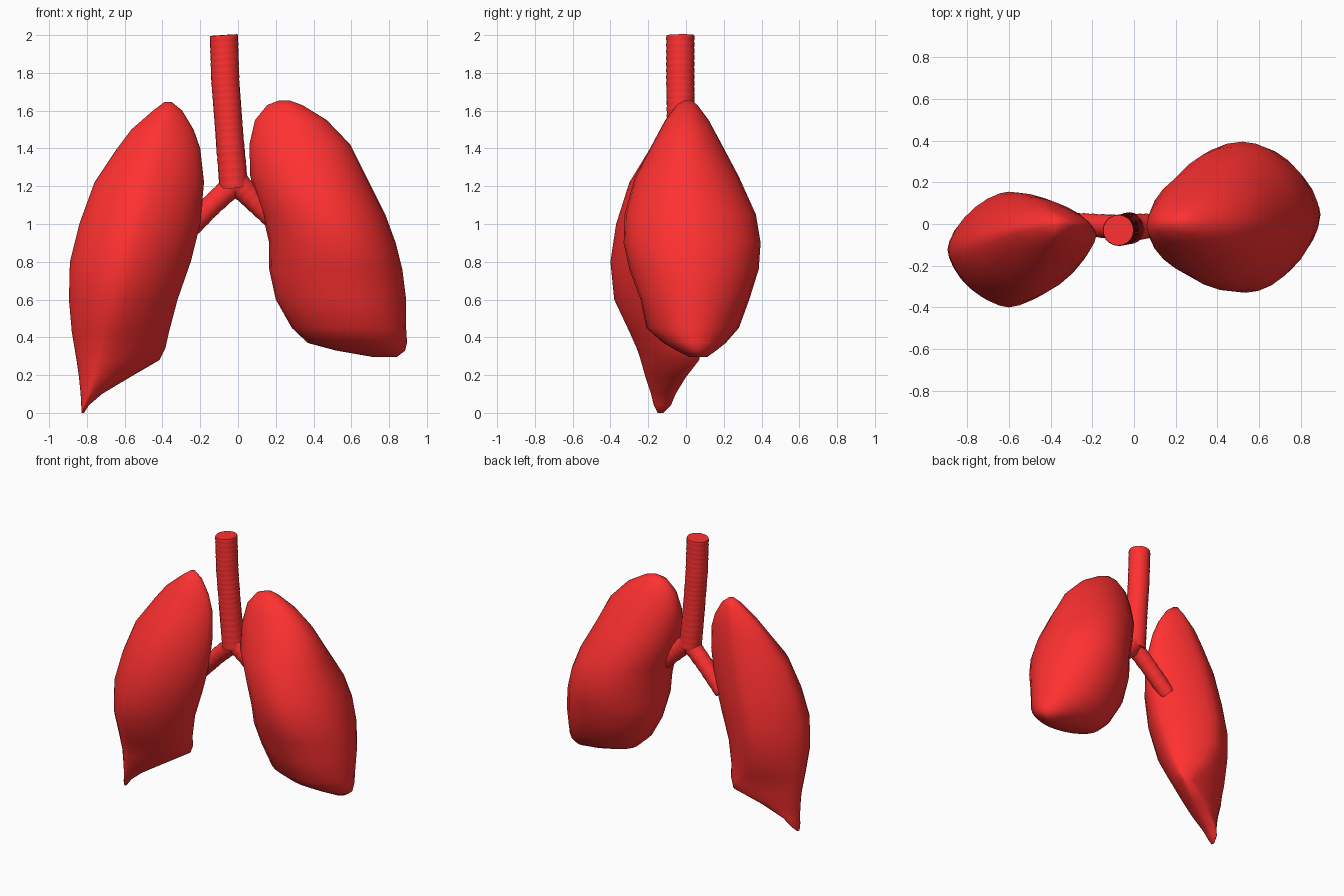
import bpy, bmesh
from math import sin, cos, pi
from mathutils import Vector

if "Cube" in bpy.data.objects:
    bpy.data.objects.remove(bpy.data.objects["Cube"])

red = bpy.data.materials.new("red")
red.diffuse_color = (1.0, 0.03, 0.03, 1)
red.use_nodes = True
red.node_tree.nodes["Principled BSDF"].inputs["Base Color"].default_value = red.diffuse_color


def loft(name, rings, angle):
    """Skin a list of closed rings and cap both ends."""
    bm = bmesh.new()
    loops = [[bm.verts.new(p) for p in r] for r in rings]
    n = len(loops[0])
    for a, b in zip(loops, loops[1:]):
        for i in range(n):
            j = (i + 1) % n
            bm.faces.new((a[i], a[j], b[j], b[i]))
    bm.faces.new(loops[0])
    bm.faces.new(loops[-1])
    bmesh.ops.recalc_face_normals(bm, faces=bm.faces)
    me = bpy.data.meshes.new(name)
    bm.to_mesh(me)
    bm.free()
    me.materials.append(red)
    ob = bpy.data.objects.new(name, me)
    bpy.context.collection.objects.link(ob)
    bpy.context.view_layer.objects.active = ob
    ob.select_set(True)
    bpy.ops.object.shade_smooth_by_angle(angle=angle)
    ob.select_set(False)
    return ob


def lung(name, levels, body, base, e, n=28):
    """levels: z, x min, x max, y min, y max, blend from body to base section.
    body/base: where the section touches its box on back, left, front, right."""
    rings = []
    for z, x0, x1, y0, y1, w in levels:
        fb, fl, ff, fr = [a + (b - a) * w for a, b in zip(body, base)]
        back = (x0 + (x1 - x0) * fb, y1)
        left = (x0, y0 + (y1 - y0) * fl)
        front = (x0 + (x1 - x0) * ff, y0)
        right = (x1, y0 + (y1 - y0) * fr)
        ring = []
        # four quarter arcs between the touching points
        for ns, ew, flip in ((back, right, 0), (back, left, 1),
                             (front, left, 0), (front, right, 1)):
            for i in range(n // 4):
                t = pi / 2 * i / (n // 4)
                c, s = cos(t) ** e, sin(t) ** e
                if flip:
                    c, s = s, c
                ring.append((ns[0] + (ew[0] - ns[0]) * c, ew[1] + (ns[1] - ew[1]) * s, z))
        rings.append(ring)
    return loft(name, rings, 1.2)


def tube(name, path, ribs, depth, n=20):
    """path: (x, y, z, radius); ribs are faint cartilage rings."""
    rings, steps = [], ribs * 3
    d = (Vector(path[-1][:3]) - Vector(path[0][:3])).normalized()
    side = Vector((0, 1, 0)).cross(d).normalized()
    up = d.cross(side)
    for k in range(steps + 1):
        u = k / steps * (len(path) - 1)
        i = min(int(u), len(path) - 2)
        p = Vector(path[i]).lerp(Vector(path[i + 1]), u - i)
        r = p[3] - (depth if k % 3 == 0 else 0)
        rings.append([p.xyz + r * (side * cos(2 * pi * j / n) + up * sin(2 * pi * j / n))
                      for j in range(n)])
    return loft(name, rings, 0.9)


# Narrow lung with a pointed lower tip
lung("narrow_lung", [
    (1.645, -0.39, -0.35, -0.02, 0.02, 0),
    (1.60, -0.45, -0.295, -0.07, 0.05, 0),
    (1.50, -0.565, -0.235, -0.13, 0.08, 0),
    (1.40, -0.64, -0.20, -0.19, 0.10, 0),
    (1.22, -0.76, -0.18, -0.30, 0.13, 0),
    (1.00, -0.84, -0.20, -0.37, 0.15, 0),
    (0.80, -0.89, -0.25, -0.40, 0.155, 0),
    (0.60, -0.895, -0.32, -0.38, 0.14, 0.1),
    (0.43, -0.88, -0.365, -0.30, 0.10, 0.4),
    (0.34, -0.865, -0.385, -0.26, 0.075, 0.8),
    (0.28, -0.855, -0.415, -0.24, 0.07, 1),
    (0.19, -0.842, -0.57, -0.215, 0.0, 0.7),
    (0.10, -0.833, -0.72, -0.185, -0.055, 0.3),
    (0.04, -0.83, -0.79, -0.17, -0.08, 0),
    (0.0, -0.828, -0.815, -0.15, -0.12, 0)],
    (0.45, 0.5, 0.45, 0.58), (0.88, 0.45, 0.3, 0.9), 1.25)

# Broad lung with a blunt base
lung("broad_lung", [
    (1.655, 0.22, 0.27, -0.01, 0.03, 0),
    (1.63, 0.155, 0.34, -0.05, 0.06, 0),
    (1.55, 0.09, 0.47, -0.11, 0.12, 0),
    (1.42, 0.06, 0.595, -0.18, 0.19, 0),
    (1.25, 0.065, 0.68, -0.27, 0.28, 0),
    (1.05, 0.13, 0.78, -0.325, 0.37, 0),
    (0.90, 0.165, 0.835, -0.33, 0.395, 0),
    (0.76, 0.165, 0.87, -0.30, 0.385, 0),
    (0.60, 0.20, 0.89, -0.24, 0.335, 0.3),
    (0.45, 0.285, 0.89, -0.21, 0.28, 0.6),
    (0.37, 0.37, 0.895, -0.12, 0.21, 1),
    (0.33, 0.52, 0.885, -0.05, 0.16, 1),
    (0.295, 0.72, 0.84, 0.02, 0.11, 1)],
    (0.53, 0.47, 0.55, 0.48), (0.55, 0.5, 0.55, 0.5), 1.04)

# Windpipe and its two branches
tube("windpipe", [(-0.075, -0.03, 2.0, 0.075), (-0.067, -0.03, 1.75, 0.075),
                  (-0.048, -0.027, 1.5, 0.074), (-0.022, -0.02, 1.19, 0.077)], 22, 0.002)
tube("narrow_side_bronchus", [(0.01, -0.02, 1.24, 0.062), (-0.15, -0.01, 1.09, 0.057),
                              (-0.30, 0.0, 0.935, 0.055)], 7, 0.002)
tube("broad_side_bronchus", [(-0.04, -0.02, 1.25, 0.07), (0.06, -0.01, 1.15, 0.06),
                             (0.18, 0.0, 1.02, 0.045)], 7, 0.002)
